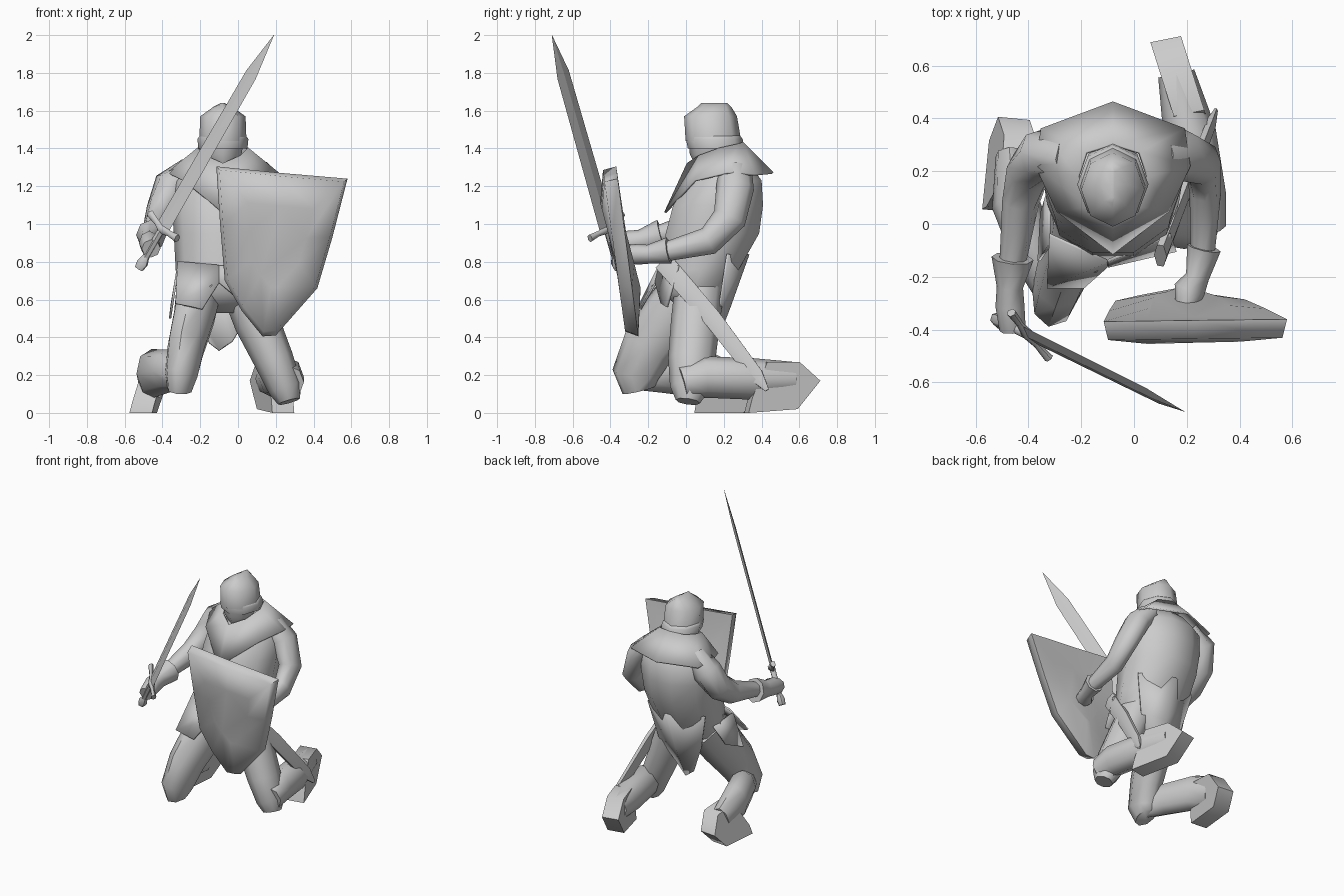
import bpy, math
from mathutils import Vector as V


def build(name, verts, faces, angle=60):
    me = bpy.data.meshes.new(name)
    me.from_pydata([tuple(v) for v in verts], [], faces)
    ob = bpy.data.objects.new(name, me)
    bpy.context.collection.objects.link(ob)
    bpy.ops.object.select_all(action='DESELECT')
    ob.select_set(True)
    bpy.context.view_layer.objects.active = ob
    bpy.ops.object.mode_set(mode='EDIT')
    bpy.ops.mesh.select_all(action='SELECT')
    bpy.ops.mesh.normals_make_consistent(inside=False)
    bpy.ops.object.mode_set(mode='OBJECT')
    bpy.ops.object.shade_smooth_by_angle(angle=math.radians(angle))
    return ob


def bridge(name, rings, angle=60):
    """Skin a list of equal point loops and close both ends."""
    n = len(rings[0])
    faces = [(i * n + k, i * n + (k + 1) % n, (i + 1) * n + (k + 1) % n, (i + 1) * n + k)
             for i in range(len(rings) - 1) for k in range(n)]
    m = (len(rings) - 1) * n
    faces += [tuple(range(n))[::-1], tuple(range(m, m + n))]
    return build(name, [p for r in rings for p in r], faces, angle)


def loft(name, rings, n=8, side=(1, 0, 0), flat=False, angle=60):
    """rings: (x, y, z, half width along side, half depth)."""
    cs = [V(r[:3]) for r in rings]
    loops = []
    for i, r in enumerate(rings):
        t = (cs[min(i + 1, len(cs) - 1)] - cs[max(i - 1, 0)]).normalized()
        a = V(side)
        if flat:
            t = V((0, 0, 1))
        a = (a - t * a.dot(t)).normalized()
        b = t.cross(a)
        loops.append([cs[i] + a * math.cos(q) * r[3] + b * math.sin(q) * r[4]
                      for q in (2 * math.pi * k / n for k in range(n))])
    return bridge(name, loops, angle)


def panel(name, pts, faces, thick=0.012):
    ob = build(name, pts, faces)
    mod = ob.modifiers.new('thickness', 'SOLIDIFY')
    mod.thickness = thick
    mod.offset = 0
    return ob


CX = -0.08

# Body in its tabard, leaning forward at the hips
loft('torso', [(CX, .08, .53, .15, .09), (CX, .04, .64, .24, .18), (CX, .08, .76, .25, .21),
               (CX, .14, .95, .26, .26), (CX, .17, 1.10, .27, .25), (CX, .21, 1.23, .26, .20),
               (CX, .20, 1.32, .18, .14), (CX, .18, 1.38, .09, .09)], n=10, flat=True)
panel('tabard_tail', [(CX - .23, .22, .84), (CX, .33, .84), (CX + .23, .22, .84),
                      (CX - .17, .18, .58), (CX, .23, .56), (CX + .17, .18, .58),
                      (-.15, .12, .37), (-.10, .14, .33), (-.03, .12, .38)],
      [(0, 1, 4, 3), (1, 2, 5, 4), (3, 4, 7, 6), (4, 5, 8, 7)])
panel('tabard_front_flap', [(-.32, -.04, .80), (-.10, -.14, .78), (-.10, -.16, .69),
                            (-.19, -.24, .55), (-.33, -.24, .58)],
      [(0, 1, 2, 3, 4)])
panel('tabard_left_flap', [(-.10, -.14, .78), (.14, -.04, .78), (.16, -.10, .56),
                           (.03, -.13, .58), (-.10, -.16, .69)], [(0, 1, 2, 3, 4)])
panel('tabard_side_flap', [(-.32, -.08, .76), (-.32, .14, .74), (-.35, .04, .58),
                           (-.36, -.14, .50)], [(0, 1, 2, 3)])

# Shoulder mantle, mirrored half outline
inner = [(0, .30, 1.43), (.10, .27, 1.42), (.13, .18, 1.40), (.09, .07, 1.36), (0, .01, 1.32)]
outer = [(0, .46, 1.27), (.27, .36, 1.26), (.29, .22, 1.27), (.21, .05, 1.23), (0, -.11, 1.06)]
def ring(half):
    full = half + [(-x, y, z) for x, y, z in half[-2:0:-1]]
    return [(x + CX, y, z) for x, y, z in full]
m = len(ring(inner))
panel('mantle', ring(inner) + ring(outer),
      [(k, (k + 1) % m, (k + 1) % m + m, k + m) for k in range(m)])

# Helmet with ridged crown, and the mail below it
loft('helmet', [(CX, .145, 1.44, .125, .147), (CX, .13, 1.57, .12, .14),
                (CX, .15, 1.62, .05, .09), (CX, .15, 1.64, .01, .07)], flat=True)
loft('face_mail', [(CX, .12, 1.31, .06, .07), (CX, .14, 1.37, .10, .12),
                   (CX, .145, 1.46, .11, .13)], flat=True)
loft('helmet_rim', [(CX, .16, 1.40, .13, .15), (CX, .15, 1.45, .135, .15),
                    (CX, .145, 1.47, .12, .14)], flat=True)

# Arms with flared gauntlets
loft('sword_arm', [(-.25, .25, 1.29, .07, .08), (-.35, .26, 1.20, .10, .10),
                   (-.40, .20, 1.08, .085, .095), (-.43, .08, 1.0, .07, .08),
                   (-.46, -.15, .94, .05, .05)])
loft('shield_arm', [(.10, .26, 1.28, .07, .09), (.19, .26, 1.19, .08, .10),
                    (.26, .23, 1.03, .07, .09), (.27, .12, .91, .06, .075),
                    (.26, -.12, .85, .045, .05)])
loft('sword_gauntlet', [(-.46, -.13, .94, .08, .085), (-.47, -.24, .91, .05, .06),
                        (-.47, -.31, .90, .055, .065), (-.46, -.40, .87, .05, .05)])
loft('shield_gauntlet', [(.265, -.09, .86, .065, .07), (.24, -.20, .84, .045, .05),
                         (.21, -.25, .84, .06, .055), (.20, -.30, .84, .045, .05)])

# Kneeling legs
loft('right_thigh', [(-.20, .07, .70, .125, .16), (-.225, -.06, .54, .115, .16),
                     (-.275, -.20, .35, .10, .145), (-.30, -.27, .20, .088, .125),
                     (-.31, -.25, .12, .065, .09)], side=(1, -.2, 0))
loft('right_shin', [(-.31, -.27, .19, .06, .07), (-.37, -.12, .22, .09, .115),
                    (-.45, .08, .21, .09, .13), (-.46, .26, .15, .065, .10)], side=(1, .4, 0))
loft('left_thigh', [(.03, .07, .66, .12, .13), (.10, .05, .48, .12, .13),
                    (.19, .03, .28, .105, .125), (.25, .02, .13, .09, .105),
                    (.27, .01, .06, .06, .065)])
loft('left_shin', [(.27, -.02, .16, .08, .09), (.25, .10, .19, .10, .11),
                   (.21, .35, .18, .10, .11), (.16, .57, .18, .07, .09)])

# Boots: side profile (length, height) swept across the foot width, leaning inwards
def boot(name, prof, x0, x1, shift, half, lean):
    loops = []
    for s in (-half, half):
        loops.append([(x0 + (x1 - x0) * (y - prof[0][0]) / (prof[2][0] - prof[0][0]) + s + lean * z,
                       y + s * shift, z) for y, z in prof])
    bridge(name, loops)
boot('right_boot', [(.05, .0), (.31, .0), (.40, .10), (.33, .22), (.16, .24), (.06, .06)],
     -.515, -.48, -.1, .06, .25)
boot('left_boot', [(.32, .0), (.58, .02), (.70, .17), (.59, .27), (.42, .27), (.34, .08)],
     .24, .12, .2, .058, 0)

# Shield: tilted slab with a flat back and bevelled, softly shaded front
outline = [(-.115, 1.305), (.23, 1.27), (.58, 1.24), (.50, .93), (.42, .66), (.20, .41),
           (.13, .405), (.02, .54), (-.07, .70), (-.095, 1.0)]
def shield_ring(s, dy):
    return [(.22 + (x - .22) * s, -.37 + (1.31 - z) * .13 + dy, .92 + (z - .92) * s)
            for x, z in outline]
bridge('shield', [shield_ring(.5, .012), shield_ring(1, 0), shield_ring(.95, -.07),
                  shield_ring(.5, -.085)], angle=80)

# Sword along one axis; the blade's broad side follows the vector below
P, T = V((-.52, -.36, .77)), V((.19, -.71, 2.0))
wide = (.62, -.75, -.57)
def along(f, w, d):
    return (*(P + (T - P) * f), w, d)
loft('blade', [along(.16, .052, .011), along(.83, .045, .010), along(1, .001, .001)],
     n=4, side=wide, angle=20)
loft('grip', [along(.02, .02, .02), along(.17, .02, .02)], n=6, side=wide)
loft('pommel', [along(-.005, .025, .025), along(.02, .035, .03), along(.045, .02, .02)], n=6, side=wide)
g = P + (T - P) * .165
ax = (T - P).normalized()
W = V(wide).normalized()
loft('crossguard', [(*(g + W * s + ax * abs(s) * .15), r, r * .8) for s, r in
                    ((-.13, .022), (-.06, .016), (0, .028), (.06, .016), (.13, .022))],
     n=6, side=ax)

# Scabbard hanging on the left hip
loft('scabbard', [(.10, -.12, .80, .025, .06), (.20, .14, .50, .025, .055),
                  (.29, .37, .20, .02, .045), (.31, .43, .12, .008, .012)], n=6)
